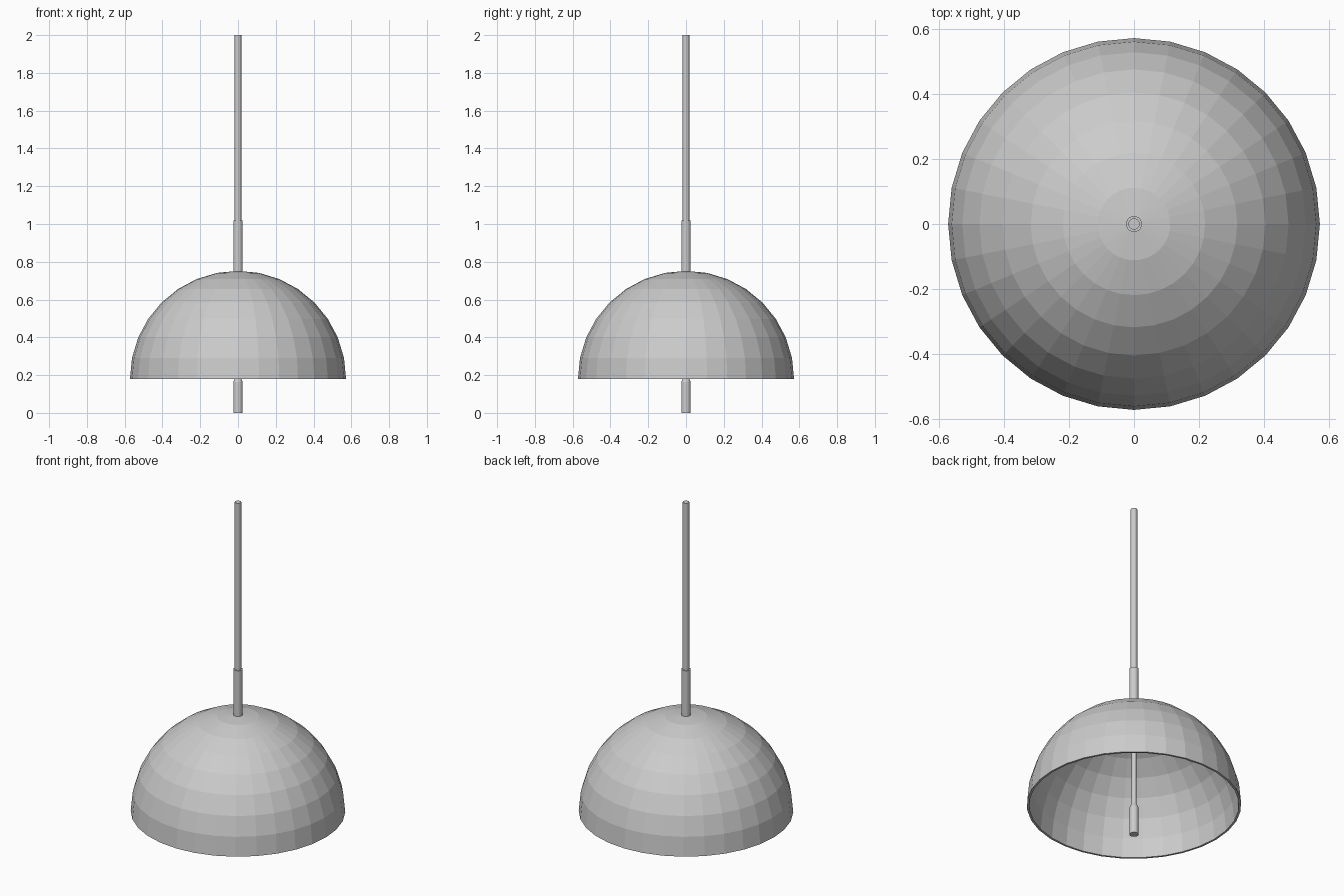
import bpy, bmesh, math

if "Cube" in bpy.data.objects:
    bpy.data.objects.remove(bpy.data.objects["Cube"])


def lathe(name, profile, sides=32):
    """Spin (radius, z) points round the z axis; radius 0 makes a pole."""
    bm = bmesh.new()
    rings = []
    for r, z in profile:
        if r == 0:
            rings.append([bm.verts.new((0, 0, z))] * sides)
        else:
            rings.append([bm.verts.new((r * math.cos(2 * math.pi * i / sides),
                                        r * math.sin(2 * math.pi * i / sides), z))
                          for i in range(sides)])
    for a, b in zip(rings, rings[1:]):
        for i in range(sides):
            j = (i + 1) % sides
            bm.faces.new(list(dict.fromkeys((a[i], a[j], b[j], b[i]))))
    # flat caps on open ends
    if profile[0][0] and profile[-1][0]:
        bm.faces.new(rings[0][::-1])
        bm.faces.new(rings[-1])
    bmesh.ops.recalc_face_normals(bm, faces=bm.faces)
    mesh = bpy.data.meshes.new(name)
    bm.to_mesh(mesh)
    bm.free()
    obj = bpy.data.objects.new(name, mesh)
    bpy.context.collection.objects.link(obj)
    return obj


RIM_Z, RADIUS, WALL = 0.18, 0.572, 0.012


def dome(radius):
    pts = [(radius * math.cos(k * math.pi / 16), RIM_Z + radius * math.sin(k * math.pi / 16))
           for k in range(8)]
    return pts + [(0, RIM_Z + radius)]


# hollow hemispherical shade: outer skin, rim, inner skin
lathe("shade", dome(RADIUS)[::-1] + dome(RADIUS - WALL))

# hanging rod and the sleeve above the shade
lathe("hanging_rod", [(0.0175, 1.0), (0.0175, 2.0)])
lathe("sleeve", [(0.0245, 0.742), (0.0245, 1.018)])

# thin inner stem ending in a tapered lamp tip
lathe("lamp_stem", [(0.0245, 0), (0.0245, 0.163), (0.0135, 0.19), (0.0135, 0.745)])
